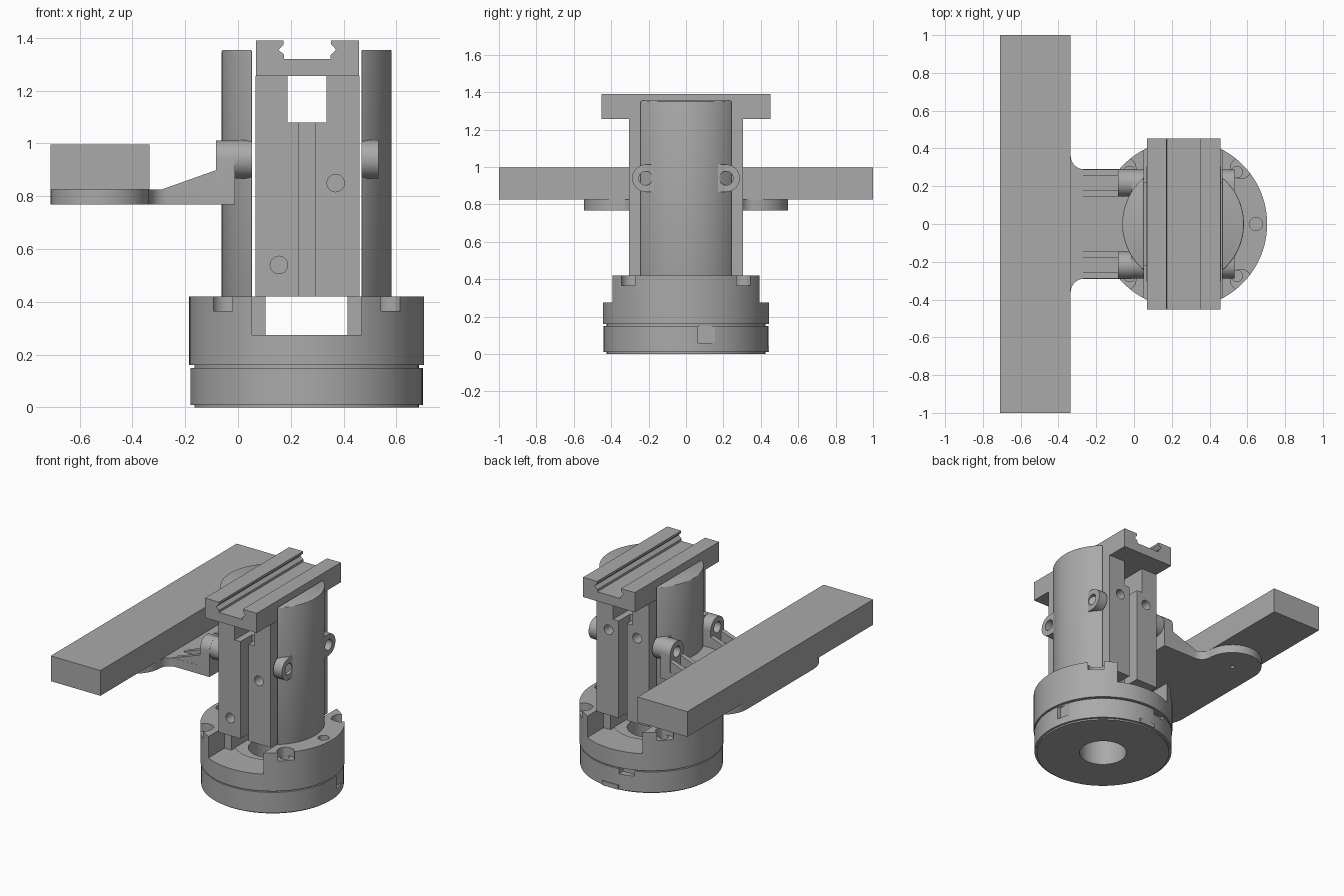
import bpy, bmesh, math
from mathutils import Vector

if "Cube" in bpy.data.objects:
    bpy.data.objects.remove(bpy.data.objects["Cube"])

grey = bpy.data.materials.new("plain grey")
grey.use_nodes = True
grey.diffuse_color = (0.4, 0.4, 0.4, 1)
grey.node_tree.nodes["Principled BSDF"].inputs["Base Color"].default_value = (0.4, 0.4, 0.4, 1)

CX = 0.26    # axis of the round body
PLACE = {"x": lambda a, b, c: (c, a, b),
         "y": lambda a, b, c: (a, c, b),
         "z": lambda a, b, c: (a, b, c)}


def prism(name, pts, axis, lo, hi):
    """Extrude a flat outline along an axis."""
    bm = bmesh.new()
    put = PLACE[axis]
    face = bm.faces.new([bm.verts.new(put(a, b, lo)) for a, b in pts])
    ext = bmesh.ops.extrude_face_region(bm, geom=[face])
    move = Vector(put(0, 0, hi - lo))
    bmesh.ops.translate(bm, vec=move, verts=[g for g in ext["geom"] if isinstance(g, bmesh.types.BMVert)])
    bmesh.ops.recalc_face_normals(bm, faces=bm.faces)
    mesh = bpy.data.meshes.new(name)
    bm.to_mesh(mesh)
    bm.free()
    mesh.materials.append(grey)
    ob = bpy.data.objects.new(name, mesh)
    bpy.context.collection.objects.link(ob)
    return ob


def arc(cx, cy, r, start, end, n):
    return [(cx + r * math.cos(math.radians(start + (end - start) * i / n)),
             cy + r * math.sin(math.radians(start + (end - start) * i / n))) for i in range(n + 1)]


def box(name, x0, x1, y0, y1, z0, z1):
    return prism(name, [(x0, y0), (x1, y0), (x1, y1), (x0, y1)], "z", z0, z1)


def cyl(name, a, b, r, axis, lo, hi, n=32):
    return prism(name, arc(a, b, r, 0, 360, n)[:-1], axis, lo, hi)


def finish(ob, cutters=(), joins=(), bevel=0):
    """Bevel, union, cut, bake the modifiers and shade."""
    if bevel:
        m = ob.modifiers.new("bevel", "BEVEL")
        m.width, m.segments, m.angle_limit = bevel, 3, math.radians(35)
    for op, tools in (("UNION", joins), ("DIFFERENCE", cutters)):
        for t in tools:
            m = ob.modifiers.new(op, "BOOLEAN")
            m.operation, m.solver, m.object = op, "EXACT", t
    dg = bpy.context.evaluated_depsgraph_get()
    mesh = bpy.data.meshes.new_from_object(ob.evaluated_get(dg))
    ob.modifiers.clear()
    ob.data = mesh
    for t in list(cutters) + list(joins):
        bpy.data.objects.remove(t)
    bpy.ops.object.select_all(action="DESELECT")
    bpy.context.view_layer.objects.active = ob
    ob.select_set(True)
    bpy.ops.object.shade_smooth_by_angle(angle=math.radians(30))
    return ob


SIDES = (-1, 1)
CORNERS = [(sx, sy) for sx in SIDES for sy in SIDES]

# Lower ring with bottom lip, bore and side slot
lower = cyl("lower_ring", CX, 0, 0.44, "z", 0.01, 0.15, 96)
finish(lower, [cyl("cut", CX, 0, 0.15, "z", -0.1, 0.3, 48),
               box("cut", 0.67, 0.8, 0.065, 0.155, 0.06, 0.3),
               box("cut", 0.1, 0.2, 0.39, 0.6, 0.115, 0.3)])
finish(cyl("bottom_lip", CX, 0, 0.425, "z", 0, 0.01, 96), [cyl("cut", CX, 0, 0.15, "z", -0.1, 0.3, 48)])
finish(cyl("groove_neck", CX, 0, 0.425, "z", 0.15, 0.16, 96), [cyl("cut", CX, 0, 0.15, "z", -0.1, 0.3, 48)])
box("rear_tab", 0.2, 0.32, 0.4, 0.445, 0.01, 0.04)

# Upper ring: through channel, recessed floor, corner pockets, screw holes
upper = cyl("upper_ring", CX, 0, 0.445, "z", 0.16, 0.42, 96)
cuts = [cyl("cut", CX, 0, 0.15, "z", 0, 0.6, 48),
        box("cut", CX - 0.155, CX + 0.155, -0.6, 0.6, 0.275, 0.6),
        cyl("cut", CX, 0, 0.235, "z", 0.25, 0.276, 48)]
for s in SIDES:
    cuts.append(box("cut", CX - 0.207, CX + 0.207, s * 0.42 - 0.2, s * 0.42 + 0.2, 0.275, 0.6))
    cuts.append(cyl("cut", CX + s * 0.385, 0, 0.035, "z", 0.3, 0.6))
for sx, sy in CORNERS:
    cuts.append(cyl("cut", CX + sx * 0.305, sy * 0.295, 0.055, "z", 0.365, 0.6))
    cuts.append(cyl("cut", CX + sx * 0.285, sy * 0.275, 0.03, "z", 0.25, 0.5))
finish(upper, cuts)

# Curved side shells with screw lugs
half = math.degrees(math.acos(0.207 / 0.322))
for s, side in zip(SIDES, ("right", "left")):
    mid = 90 - 90 * s
    shell = prism(side + "_shell", arc(CX, 0, 0.322, mid - half, mid + half, 32), "z", 0.4, 1.355)
    finish(shell, bevel=0.014)
    for sy in SIDES:
        near, far = CX + s * 0.207, CX + s * 0.272
        lo, hi = min(near, far), max(near, far)
        lug = cyl(side + "_lug", sy * 0.215, 0.94, 0.073, "x", lo, hi, 40)
        web = box("web", lo, hi, min(sy * 0.12, sy * 0.215), max(sy * 0.12, sy * 0.215), 0.867, 1.013)
        finish(lug, [cyl("cut", sy * 0.215, 0.94, 0.037, "x", lo - 0.1, hi + 0.1)], [web])

# Central column: slotted posts front and back, notch at the top, screw holes
column = box("column", 0.066, 0.46, -0.305, 0.305, 0.42, 1.256)
cuts = [box("cut", 0.188, 0.336, -0.5, 0.5, 1.08, 1.4)]
for s in SIDES:
    cuts.append(box("cut", 0.232, 0.294, s * 0.35 - 0.17, s * 0.35 + 0.17, 0.3, 1.3))
for x, z, s in ((0.37, 0.85, -1), (0.155, 0.54, -1), (0.37, 1.0, 1), (0.155, 1.0, 1)):
    cuts.append(cyl("cut", x, z, 0.033, "y", s * 0.3 - 0.1, s * 0.3 + 0.1))
finish(column, cuts)

# Top rail with a notched channel
side = [(0.195, 1.256), (0.195, 1.39), (0.09, 1.39), (0.09, 1.375),
        (0.109, 1.355), (0.088, 1.335), (0.088, 1.32)]
mx = 0.263
prism("top_rail", [(mx + a, b) for a, b in side] + [(mx - a, b) for a, b in reversed(side)], "y", -0.453, 0.453)

# Cross bar
box("cross_bar", -0.71, -0.336, -1, 1, 0.825, 0.997)

# Support plate: rounded ends under the bar, filleted into the arm
r = 0.187
outline = [(-0.012, -0.29)] + arc(-0.265, -0.36, 0.07, 90, 180, 8)
outline += arc(-0.523, -0.358, r, 0, -180, 24) + arc(-0.523, 0.358, r, 180, 0, 24)
outline += arc(-0.265, 0.36, 0.07, 180, 270, 8) + [(-0.012, 0.29)]
finish(prism("support_plate", outline, "z", 0.768, 0.825),
       [cyl("cut", -0.523, s * 0.358, 0.015, "z", 0.7, 0.82, 16) for s in SIDES])

# Arm ribs and hinge knuckles
for s in SIDES:
    for y in (0.161, 0.273):
        prism("arm_rib", [(-0.3, 0.8), (-0.3, 0.822), (-0.08, 0.9), (-0.08, 0.8)], "y",
              s * y - 0.016, s * y + 0.016)
    knuckle = cyl("arm_knuckle", s * 0.218, 0.94, 0.072, "x", -0.084, -0.012, 40)
    base = box("base", -0.084, -0.012, s * 0.218 - 0.072, s * 0.218 + 0.072, 0.8, 0.94)
    finish(knuckle, [cyl("cut", s * 0.218, 0.94, 0.037, "x", -0.2, 0.1)], [base])
